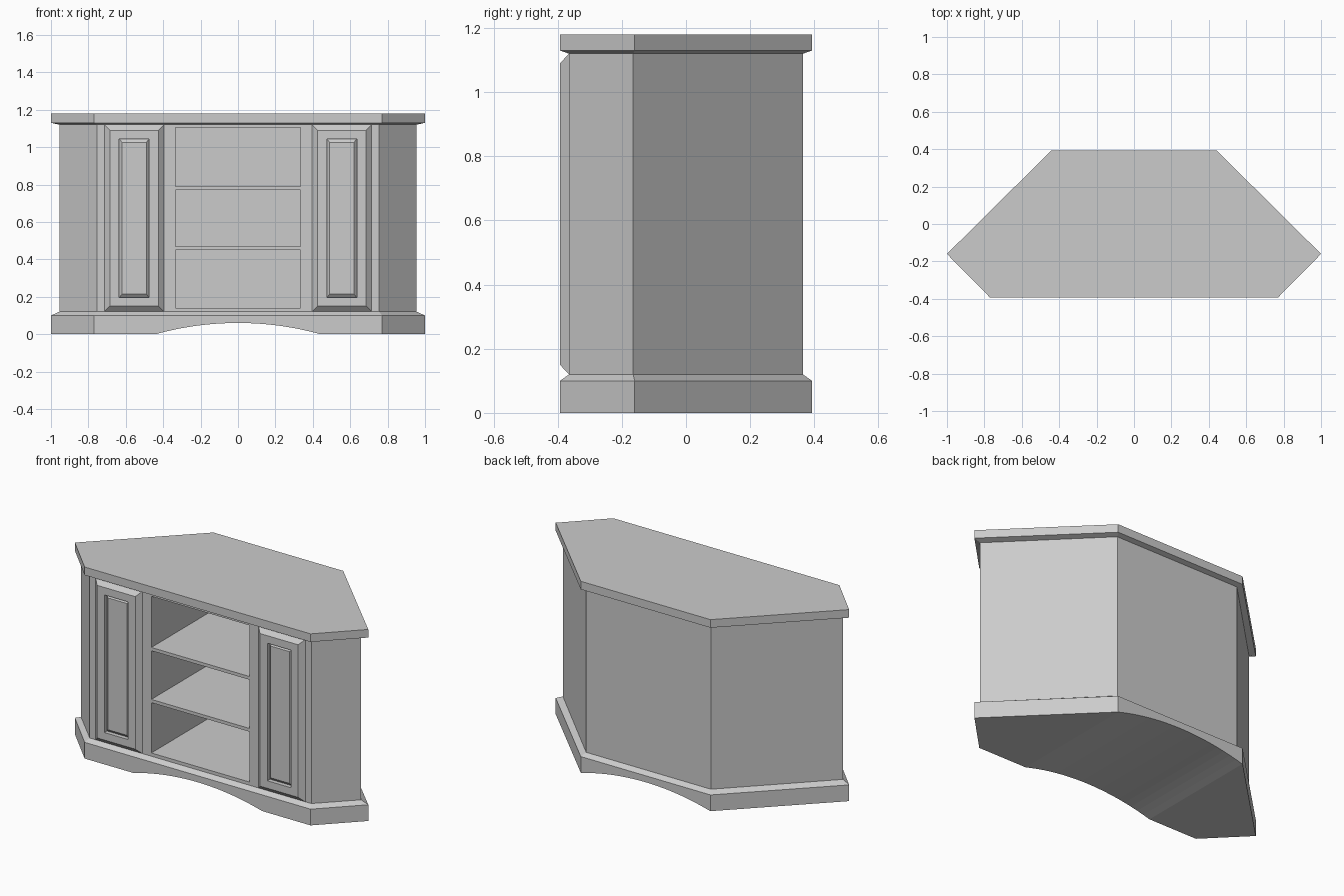
import bpy
import bmesh
from mathutils import Vector

cube = bpy.data.objects.get("Cube")
if cube:
    bpy.data.objects.remove(cube, do_unlink=True)

grey = bpy.data.materials.new("Plain grey")
grey.use_nodes = True
colour = (0.6, 0.6, 0.6, 1)
grey.diffuse_color = colour
grey.node_tree.nodes["Principled BSDF"].inputs["Base Color"].default_value = colour


def finish(name, bm):
    bmesh.ops.recalc_face_normals(bm, faces=bm.faces)
    mesh = bpy.data.meshes.new(name)
    bm.to_mesh(mesh)
    bm.free()
    mesh.materials.append(grey)
    obj = bpy.data.objects.new(name, mesh)
    bpy.context.scene.collection.objects.link(obj)
    return obj


def loft(name, rings):
    """Closed solid skinned through matching rings of points."""
    bm = bmesh.new()
    loops = [[bm.verts.new(p) for p in ring] for ring in rings]
    n = len(loops[0])
    for a, b in zip(loops, loops[1:]):
        for i in range(n):
            j = (i + 1) % n
            bm.faces.new((a[i], a[j], b[j], b[i]))
    bm.faces.new(loops[0])
    bm.faces.new(loops[-1])
    return finish(name, bm)


def plan(half, z):
    """Mirror half of the six-sided plan and place it at a height."""
    points = half + [(-x, y) for x, y in reversed(half)]
    return [(x, y, z) for x, y in points]


def box(name, low, high):
    x0, y0, z0 = low
    x1, y1, z1 = high
    base = [(x0, y0), (x1, y0), (x1, y1), (x0, y1)]
    return loft(name, [[(x, y, z) for x, y in base] for z in (z0, z1)])


def cut(target, cutter):
    cutter.hide_render = True
    mod = target.modifiers.new("Cut", 'BOOLEAN')
    mod.object = cutter
    mod.solver = 'EXACT'
    bpy.context.view_layer.objects.active = target
    bpy.ops.object.modifier_apply(modifier=mod.name)
    bpy.data.objects.remove(cutter, do_unlink=True)


body = [(0.755, -0.365), (0.955, -0.165), (0.425, 0.365)]
ledge = [(0.77, -0.393), (1.0, -0.16), (0.442, 0.393)]

# Carcass with three open shelf bays
carcass = loft("carcass", [plan(body, 0.12), plan(body, 1.12)])
for low, high in ((0.14, 0.45), (0.47, 0.77), (0.79, 1.105)):
    cut(carcass, box("bay_cutter", (-0.335, -0.5, low), (0.335, 0.345, high)))

# Plinth with chamfered top and an arch running front to back
plinth = loft("plinth", [plan(ledge, 0), plan(ledge, 0.1), plan(body, 0.12)])
span, rise, steps = 0.44, 0.06, 20
radius = (span ** 2 + rise ** 2) / (2 * rise)
arch = [(span, -0.1), (-span, -0.1)]
for i in range(steps + 1):
    x = span * (2 * i / steps - 1)
    arch.append((x, (radius ** 2 - x ** 2) ** 0.5 + rise - radius))
cut(plinth, loft("arch_cutter", [[(x, y, z) for x, z in arch] for y in (-0.6, 0.6)]))

# Overhanging top board
loft("top_board", [plan(body, 1.12), plan(ledge, 1.13), plan(ledge, 1.18)])

# Doors: chamfered frame, sunk groove and raised centre panel
door_rings = [(0.16, 0.5, -0.365), (0.13, 0.47, -0.393), (0.08, 0.424, -0.393),
              (0.08, 0.424, -0.367), (0.065, 0.406, -0.382)]
for name, side in (("left_door", 1), ("right_door", -1)):
    centre = Vector((0.555 * side, 0, 0.62))
    loft(name, [[centre + Vector((w * sx, y, h * sz))
                 for sx, sz in ((-1, -1), (1, -1), (1, 1), (-1, 1))]
                for w, h, y in door_rings])
